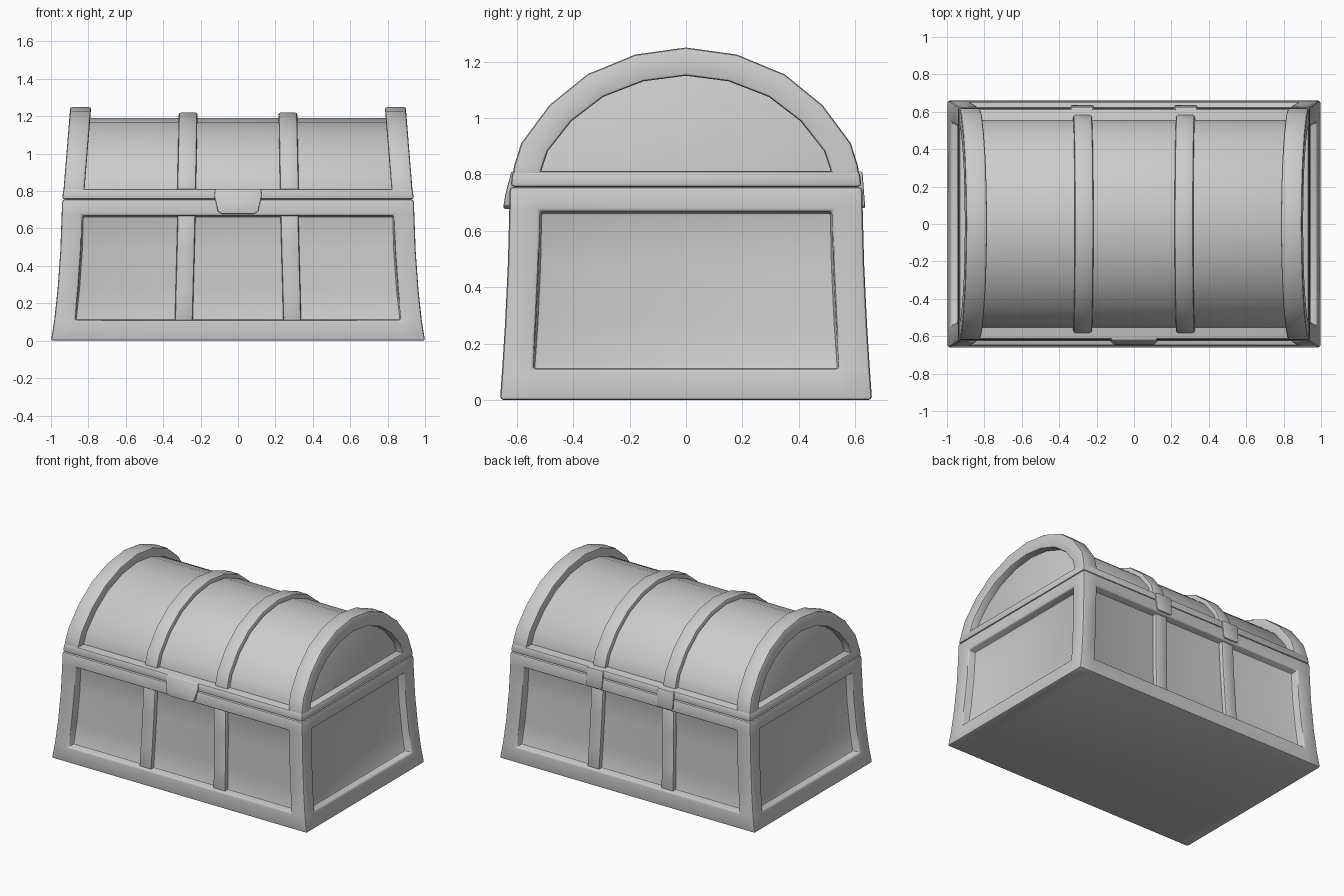
import bpy, bmesh

if "Cube" in bpy.data.objects:
    bpy.data.objects.remove(bpy.data.objects["Cube"])

LEVELS = [(0, 1.0, .66), (.11, .982, .652), (.27, .965, .642),
          (.48, .95, .632), (.67, .943, .627), (.755, .94, .625)]
HALF = [(.617, .78), (.61, .83), (.585, .91), (.485, 1.045), (.35, 1.155), (.18, 1.225)]
ARCH = HALF + [(0, 1.25)] + [(-y, z) for y, z in reversed(HALF)]


def finish(name, bm, bevel=.012):
    bmesh.ops.recalc_face_normals(bm, faces=bm.faces)
    me = bpy.data.meshes.new(name)
    bm.to_mesh(me)
    bm.free()
    ob = bpy.data.objects.new(name, me)
    bpy.context.collection.objects.link(ob)
    bpy.ops.object.select_all(action='DESELECT')
    ob.select_set(True)
    bpy.context.view_layer.objects.active = ob
    mod = ob.modifiers.new("bevel", 'BEVEL')
    mod.width, mod.segments = bevel, 2
    mod.limit_method, mod.angle_limit = 'ANGLE', .8
    bpy.ops.object.modifier_apply(modifier=mod.name)
    bpy.ops.object.shade_smooth_by_angle(angle=.65)
    return ob


def loft(rings):
    """Skin a list of equal closed rings and cap both ends."""
    bm = bmesh.new()
    vs = [[bm.verts.new(p) for p in r] for r in rings]
    n = len(vs[0])
    for a, b in zip(vs, vs[1:]):
        for i in range(n):
            bm.faces.new((a[i], a[(i + 1) % n], b[(i + 1) % n], b[i]))
    bm.faces.new(vs[0])
    bm.faces.new(vs[-1])
    bmesh.ops.recalc_face_normals(bm, faces=bm.faces)
    return bm


def inset_arch(d):
    return [(y * (1 - d / .617), .78 + (z - .78) * (1 - d / .47)) for y, z in ARCH]


def lean(z):
    """How far the lid ends tip inward at height z."""
    return .04 * (z - .755) / .495


def band(name, d_out, d_in, x0, x1, tilt):
    """Arched strip over the lid, between two offsets of the arch."""
    rings = []
    for (yo, zo), (yi, zi) in zip(inset_arch(d_out), inset_arch(d_in)):
        rings.append([(x - tilt * lean(z), y, z) for x, y, z in
                      ((x0, yo, zo), (x1, yo, zo), (x1, yi, zi), (x0, yi, zi))])
    finish(name, loft(rings))


# Flared base with recessed panels on four sides
rings = []
for z, hx, hy in LEVELS:
    px, py = hx - .11, hy - .109
    rings.append([(-hx, -hy, z), (-px, -hy, z), (px, -hy, z),
                  (hx, -hy, z), (hx, -py, z), (hx, py, z),
                  (hx, hy, z), (px, hy, z), (-px, hy, z),
                  (-hx, hy, z), (-hx, py, z), (-hx, -py, z)])
bm = loft(rings)
panels = []
for f in bm.faces:
    c = f.calc_center_median()
    if .11 < c.z < .67 and (abs(c.x) < .01 or abs(c.y) < .01) and len(f.verts) == 4:
        panels.append(f)
bmesh.ops.inset_region(bm, faces=panels, thickness=.004, depth=-.055)
finish("base", bm)

# Straps on the front and back base panels
for sy in (-1, 1):
    for sx in (-1, 1):
        rings = []
        for z, hx, hy in LEVELS[1:5]:
            c = sx * (.29 - .015 * (z - .11) / .56)
            z = .09 if z == .11 else .69 if z == .67 else z
            rings.append([(c + dx, sy * (hy - d), z) for dx, d in
                          ((-.048, .025), (.048, .025), (.048, .08), (-.048, .08))])
        finish("base_strap", loft(rings))

# Lid rim
rings = []
for z, hx, hy in ((.756, .94, .622), (.812, .934, .616)):
    rings.append([(-hx, -hy, z), (hx, -hy, z), (hx, hy, z), (-hx, hy, z)])
finish("lid_rim", loft(rings))

# Barrel lid, its ends forming the recessed end panels
prof = inset_arch(.06)
finish("lid_barrel", loft([[(s * (.885 - lean(z)), y, z) for y, z in prof]
                           for s in (-1, 1)]), .004)

# End arches and lid straps
for s in (-1, 1):
    band("end_arch", 0, .1, s * .825, s * .937, s)
    band("lid_strap", .03, .08, s * .226, s * .326, s * .25)


def plate(name, cx, outline, y_of):
    """Thin plate with an x-z outline, whose face follows y_of(z)."""
    finish(name, loft([[(cx + x, y_of(z) + off, z) for x, z in outline]
                       for off in (0, -.035 if y_of(.75) > 0 else .035)]), .006)


# Front lock
right = [(.085, .678), (.108, .69), (.115, .725), (.127, .775), (.122, .81)]
plate("lock", 0, right + [(-x, z) for x, z in reversed(right)],
      lambda z: -.648 + .028 * max(0, (z - .70) / .11))

# Back hinges
half = [(.05, .68), (.062, .69), (.066, .80), (.056, .81)]
for s in (-1, 1):
    plate("hinge", s * .277, half + [(-x, z) for x, z in reversed(half)],
          lambda z: .636 - .01 * (z - .68) / .13)
